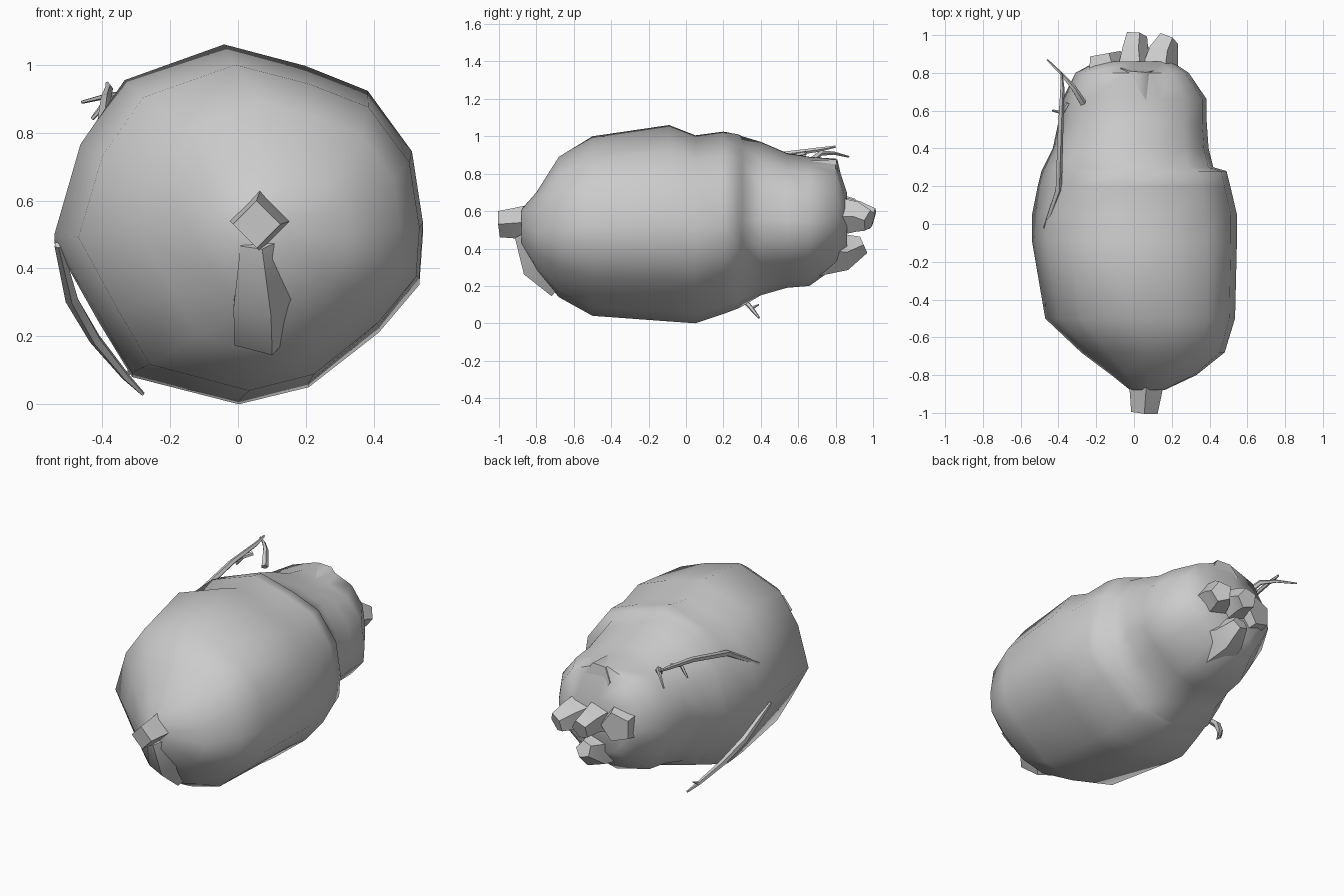
import bpy, bmesh, math
from mathutils import Vector

cube = bpy.data.objects.get("Cube")
if cube:
    bpy.data.objects.remove(cube, do_unlink=True)

GREY = (0.6, 0.6, 0.6, 1)
mat = bpy.data.materials.new("plain grey")
mat.use_nodes = True
mat.diffuse_color = GREY
mat.node_tree.nodes["Principled BSDF"].inputs["Base Color"].default_value = GREY


def loft(name, rings, angle=60):
    """Skin a list of equal-length point rings and cap both ends."""
    bm = bmesh.new()
    loops = [[bm.verts.new(p) for p in ring] for ring in rings]
    n = len(loops[0])
    for a, b in zip(loops, loops[1:]):
        for i in range(n):
            j = (i + 1) % n
            bm.faces.new((a[i], a[j], b[j], b[i]))
    bm.faces.new(loops[0])
    bm.faces.new(loops[-1])
    bmesh.ops.recalc_face_normals(bm, faces=bm.faces)
    mesh = bpy.data.meshes.new(name)
    bm.to_mesh(mesh)
    bm.free()
    mesh.materials.append(mat)
    obj = bpy.data.objects.new(name, mesh)
    bpy.context.collection.objects.link(obj)
    bpy.ops.object.select_all(action='DESELECT')
    obj.select_set(True)
    bpy.context.view_layer.objects.active = obj
    bpy.ops.object.shade_smooth_by_angle(angle=math.radians(angle))
    return obj


def tube(name, path, sides=5):
    """Sweep a polygon along (x, y, z, radius) points."""
    pts = [Vector(p[:3]) for p in path]
    rings = []
    for k, p in enumerate(pts):
        d = (pts[min(k + 1, len(pts) - 1)] - pts[max(k - 1, 0)]).normalized()
        u = d.cross(Vector((0, 0, 1))).normalized()
        v = u.cross(d)
        turns = [math.tau * i / sides for i in range(sides)]
        rings.append([p + path[k][3] * (u * math.cos(t) + v * math.sin(t))
                      for t in turns])
    return loft(name, rings)


# Lopsided body cross-section, both axes running from 0 to 1
section = [(.46, 1), (.68, .94), (.85, .87), (.97, .7), (1, .5), (.99, .35),
           (.88, .21), (.69, .05), (.5, 0), (.21, .08), (.12, .24),
           (0, .47), (.07, .72), (.19, .9)]

# Body stations: y, then x and z limits
stations = [
    (-.88, -.02, .16, .42, .61),
    (-.80, -.12, .33, .28, .70),
    (-.68, -.28, .48, .14, .89),
    (-.50, -.47, .535, .04, 1.0),
    (-.09, -.54, .545, .01, 1.06),
    (.05, -.54, .545, 0, 1.005),
    (.20, -.51, .51, .05, 1.025),
    (.28, -.49, .49, .08, 1.01),
    (.30, -.48, .42, .09, 1.0),
    (.40, -.43, .395, .15, .97),
    (.54, -.40, .385, .19, .91),
    (.66, -.38, .385, .20, .89),
    (.80, -.31, .29, .30, .88),
    (.86, -.20, .20, .38, .70),
]
loft("body", [[(x0 + u * (x1 - x0), y, z0 + v * (z1 - z0))
               for u, v in section] for y, x0, x1, z0, z1 in stations])

# Spike at the front and the ridge beneath it
tube("front_spike", [(.06, -.78, .52, .13), (.065, -.86, .54, .09),
                     (.055, -1, .53, .07)], 4)
tube("front_ridge", [(.06, -.86, .48, .06), (.07, -.79, .32, .1),
                     (.07, -.66, .22, .1)])

# Raised edge of the back plate
tube("back_plate_edge", [(0, .55, .75, .13), (.02, .82, .80, .09)], 6)

# Stubby mouthparts and chin
for name, path in {
    "mouth_middle": [(0, .74, .58, .13), (0, .93, .58, .075), (.01, 1, .56, .06)],
    "mouth_left": [(.11, .72, .57, .13), (.15, .92, .57, .085), (.18, .98, .55, .06)],
    "mouth_right": [(-.12, .68, .58, .16), (-.16, .9, .58, .09)],
    "chin": [(.02, .66, .40, .17), (.02, .86, .38, .1), (.02, .95, .42, .05)],
}.items():
    tube(name, path)

# Thin upper leg with its forked claws
tube("upper_leg", [(-.47, -.02, .70, .012), (-.40, .18, .82, .018),
                   (-.39, .5, .90, .016), (-.38, .72, .93, .012),
                   (-.385, .8, .945, .006)])
tube("upper_claw", [(-.27, .64, .85, .02), (-.32, .72, .91, .015),
                    (-.38, .79, .91, .009), (-.46, .87, .89, .005)])
tube("upper_hook", [(-.35, .64, .91, .012), (-.38, .59, .90, .012),
                    (-.43, .60, .84, .006)])

# Thin lower leg curling under the body
tube("lower_leg", [(-.53, -.05, .47, .012), (-.49, .14, .31, .02),
                   (-.42, .25, .19, .018), (-.33, .35, .08, .012),
                   (-.28, .39, .03, .006)])
tube("lower_claw", [(-.33, .35, .08, .01), (-.32, .39, .10, .004)])
